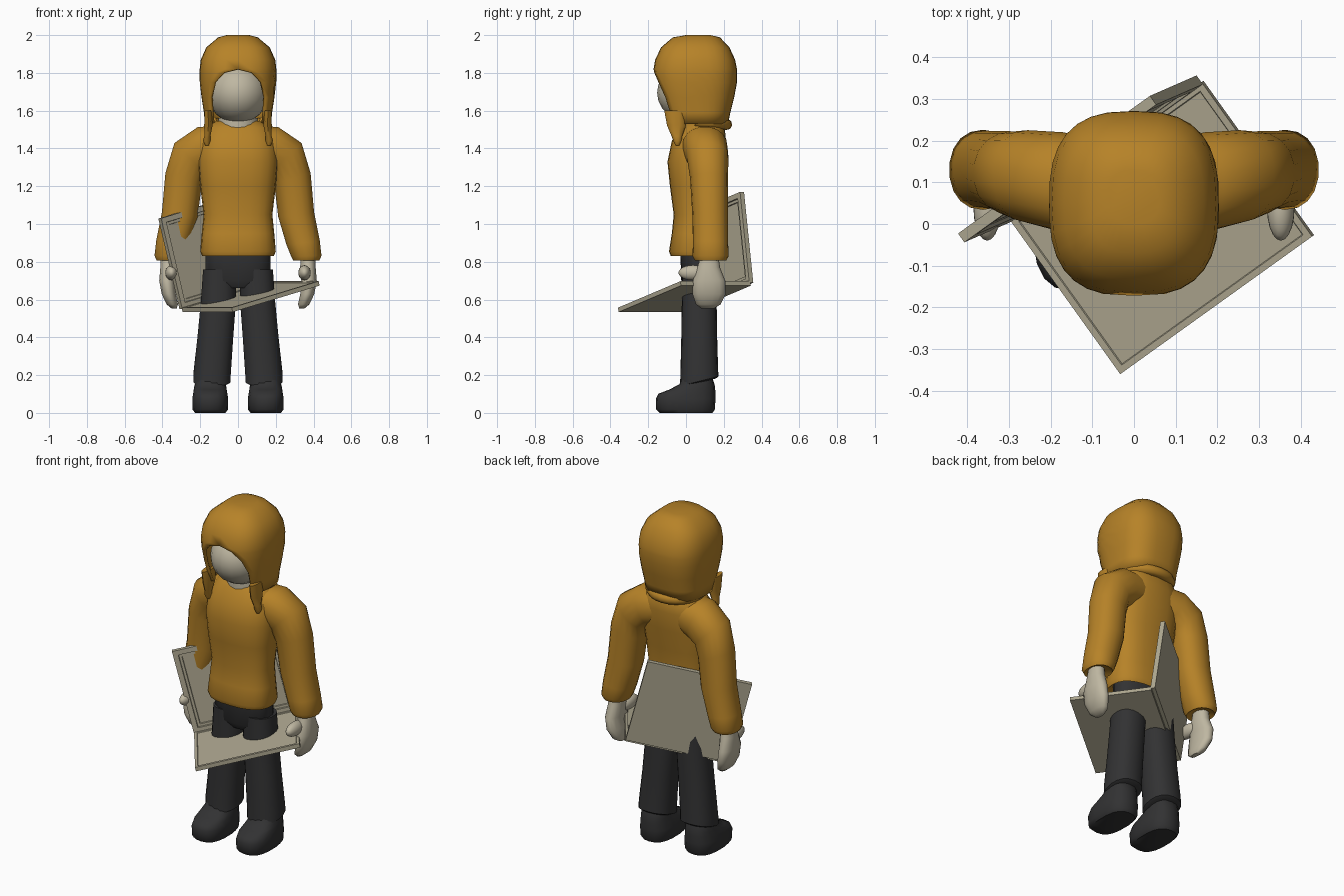
import bpy, bmesh, math
from mathutils import Vector, Matrix

if "Cube" in bpy.data.objects:
    bpy.data.objects.remove(bpy.data.objects["Cube"])


def material(name, rgb):
    m = bpy.data.materials.new(name)
    m.diffuse_color = (*rgb, 1)
    m.use_nodes = True
    m.node_tree.nodes["Principled BSDF"].inputs["Base Color"].default_value = m.diffuse_color
    return m


ORANGE = material("orange_cloth", (0.47, 0.225, 0.021))
SKIN = material("pale_skin", (0.52, 0.475, 0.36))
DARK = material("dark_cloth", (0.032, 0.032, 0.033))
CASE = material("beige_case", (0.43, 0.395, 0.285))


def finish(bm, name, mat, angle=50):
    bmesh.ops.recalc_face_normals(bm, faces=bm.faces)
    me = bpy.data.meshes.new(name)
    bm.to_mesh(me)
    bm.free()
    me.materials.append(mat)
    me.polygons.foreach_set("use_smooth", [True] * len(me.polygons))
    me.set_sharp_from_angle(angle=math.radians(angle))
    ob = bpy.data.objects.new(name, me)
    bpy.context.collection.objects.link(ob)
    return ob


def oval(a, p):
    """Point on a unit superellipse; angle 0 is the front (-y)."""
    s, c = math.sin(a), math.cos(a)
    return (math.copysign(abs(s) ** (2 / p), s),
            -math.copysign(abs(c) ** (2 / p), c))


def loft(name, mat, rings, p=2.0, n=18, side=1):
    """Skin rings (x, y, z, rx, ry, roll in degrees, slope dz/dy)."""
    bm = bmesh.new()
    loops = []
    for r in rings:
        x, y, z, rx, ry, roll, slope = (tuple(r) + (0, 0))[:7]
        f = math.radians(roll)
        loop = []
        for i in range(n):
            ox, oy = oval(2 * math.pi * i / n, p)
            loop.append(bm.verts.new((side * (x + ox * rx * math.cos(f)), y + oy * ry,
                                      z + ox * rx * math.sin(f) + oy * ry * slope)))
        loops.append(loop)
    for a, b in zip(loops, loops[1:]):
        for i in range(n):
            j = (i + 1) % n
            bm.faces.new((a[i], a[j], b[j], b[i]))
    bm.faces.new(loops[0])
    bm.faces.new(loops[-1])
    return finish(bm, name, mat)


def span(rows, x=0):
    """Turn (z, half width, front y, back y[, slope]) rows into rings."""
    return [(x, (f + b) / 2, z, w, (b - f) / 2, 0, *s) for z, w, f, b, *s in rows]


def ball(name, mat, at, size):
    bm = bmesh.new()
    bmesh.ops.create_uvsphere(bm, u_segments=20, v_segments=12, radius=1)
    bm.transform(Matrix.Translation(at) @ Matrix.Diagonal((*size, 1)))
    return finish(bm, name, mat)


# Jacket body
loft("jacket_body", ORANGE, span([
    (.85, .17, -.06, .15), (.83, .19, -.08, .165), (.855, .2, -.09, .178),
    (.95, .192, -.075, .168), (1.05, .182, -.065, .165), (1.2, .2, -.085, .18),
    (1.33, .212, -.098, .203), (1.44, .205, -.075, .212), (1.51, .17, -.03, .205),
    (1.545, .12, .0, .18)]), p=2.5, n=24)

# Trousers top
loft("trouser_top", DARK, span([
    (.66, .10, .0, .13), (.70, .175, -.025, .15), (.85, .175, -.03, .15)]), p=2.5)

for side, tag in ((1, "left"), (-1, "right")):
    # Sleeves bending down from the shoulder
    loft(tag + "_sleeve", ORANGE, [
        (.06, .085, 1.42, .105, .11, 85), (.17, .10, 1.405, .118, .12, 68),
        (.255, .115, 1.35, .115, .11, 44), (.288, .122, 1.24, .102, .1, 17),
        (.308, .128, 1.05, .097, .095, 7), (.345, .13, .9, .09, .093, 7),
        (.362, .13, .83, .081, .096, 2), (.362, .13, .807, .07, .083, 0),
        (.362, .13, .82, .05, .06, 0)], p=2.2, side=side)
    # Mitten-like hands with thumb
    loft(tag + "_hand", SKIN, [
        (.37, .125, .84, .038, .045), (.37, .12, .77, .042, .06),
        (.376, .122, .70, .042, .086), (.367, .122, .63, .038, .088),
        (.348, .118, .575, .031, .066), (.338, .115, .553, .014, .034)],
        p=2.2, n=14, side=side)
    ball(tag + "_thumb", SKIN, (side * .352, .038, .742), (.033, .078, .04))
    # Trouser legs with sloping cuffs
    loft(tag + "_leg", DARK, [
        (.098, .068, .76, .088, .09), (.103, .07, .6, .094, .092),
        (.12, .07, .4, .096, .095), (.137, .07, .21, .1, .1, 0, .2),
        (.138, .07, .168, .1, .102, 0, .25), (.138, .07, .16, .085, .088, 0, .25)],
        p=2.3, side=side)
    # Shoes
    loft(tag + "_shoe", DARK, span([
        (.0, .082, -.14, .14), (.018, .095, -.158, .153), (.075, .096, -.16, .156),
        (.11, .09, -.147, .155, .06), (.135, .086, -.09, .152, .1),
        (.16, .08, -.035, .145, .1), (.22, .07, -.01, .13)], x=.147), p=2.6, side=side)
    # Hanging hood flaps
    loft(tag + "_hood_flap", ORANGE, [
        (.158, -.055, 1.60, .02, .06), (.157, -.05, 1.52, .023, .05),
        (.162, -.048, 1.465, .017, .028), (.166, -.045, 1.44, .021, .022),
        (.164, -.045, 1.415, .009, .011)], n=10, side=side)

# Head and neck
ball("head", SKIN, (0, .04, 1.695), (.163, .193, .163))
loft("neck", SKIN, span([(1.46, .115, -.03, .18), (1.56, .105, -.03, .17)]))

# Hood: rows of z, half width, front y, back y, half width of face opening
bm = bmesh.new()
N, P = 28, 2.7
grid = []
for z, w, f, b, gap in (
        (2.0, .06, .0, .13, 0), (1.988, .105, -.07, .18, 0), (1.935, .168, -.132, .23, 0),
        (1.87, .197, -.163, .26, 0), (1.82, .203, -.172, .27, 0),
        (1.80, .204, -.173, .271, .075), (1.75, .203, -.17, .27, .125),
        (1.67, .193, -.153, .255, .147), (1.59, .181, -.128, .235, .143),
        (1.53, .175, -.1, .222, .138)):
    a0 = math.asin((gap / w) ** (P / 2))
    row = []
    for i in range(N + 1):
        a = a0 + (2 * math.pi - 2 * a0) * i / N
        ox, oy = oval(a, P)
        row.append(bm.verts.new((ox * w, (f + b) / 2 + oy * (b - f) / 2, z)))
    grid.append(row)
for r, s in zip(grid, grid[1:]):
    for i in range(N):
        bm.faces.new((r[i], r[i + 1], s[i + 1], s[i]))
bm.faces.new(grid[0][:-1])
bmesh.ops.remove_doubles(bm, verts=bm.verts, dist=.0005)
hood = finish(bm, "hood", ORANGE, 60)
shell = hood.modifiers.new("thickness", "SOLIDIFY")
shell.thickness = .018
shell.offset = -1

# Rolled collar around the back of the neck
cu = bpy.data.curves.new("collar_roll", "CURVE")
cu.dimensions = "3D"
cu.bevel_depth = .03
cu.bevel_resolution = 2
cu.use_fill_caps = True
cu.materials.append(ORANGE)
sp = cu.splines.new("POLY")
sp.points.add(14)
for i, pt in enumerate(sp.points):
    a = math.radians(-15 + 210 * i / 14)
    pt.co = (.145 * math.cos(a), .085 + .13 * math.sin(a), 1.54 - .013 * math.sin(a), 1)
sp.use_smooth = True
bpy.context.collection.objects.link(bpy.data.objects.new("collar_roll", cu))


# Open folding case: two panels sharing a hinge edge
def panel(name, origin, u, v, thick, insets):
    """Slab with its front face on u x v and stepped recesses in that face."""
    u, v = Vector(u), Vector(v)
    n = u.cross(v).normalized()
    o = Vector(origin)
    bm = bmesh.new()
    top = [bm.verts.new(o + q) for q in (Vector(), u, u + v, v)]
    low = [bm.verts.new(t.co - n * thick) for t in top]
    face = bm.faces.new(top)
    bm.faces.new(low[::-1])
    for i in range(4):
        j = (i + 1) % 4
        bm.faces.new((top[i], low[i], low[j], top[j]))
    bm.normal_update()
    for width, depth in insets:
        bmesh.ops.inset_region(bm, faces=[face], thickness=width)
        bmesh.ops.inset_region(bm, faces=[face], thickness=.003)
        bmesh.ops.translate(bm, verts=face.verts, vec=-n * depth)
    return finish(bm, name, CASE, 20)


WIDE = (.46, .33, .14)
panel("case_base", (-.033, -.36, .557), WIDE, (-.265, .37, 0), .024, [(.022, .004)])
panel("case_lid", (-.295, .005, .55), WIDE, (-.112, -.049, .48), .026,
      [(.04, .008), (.02, .006)])
